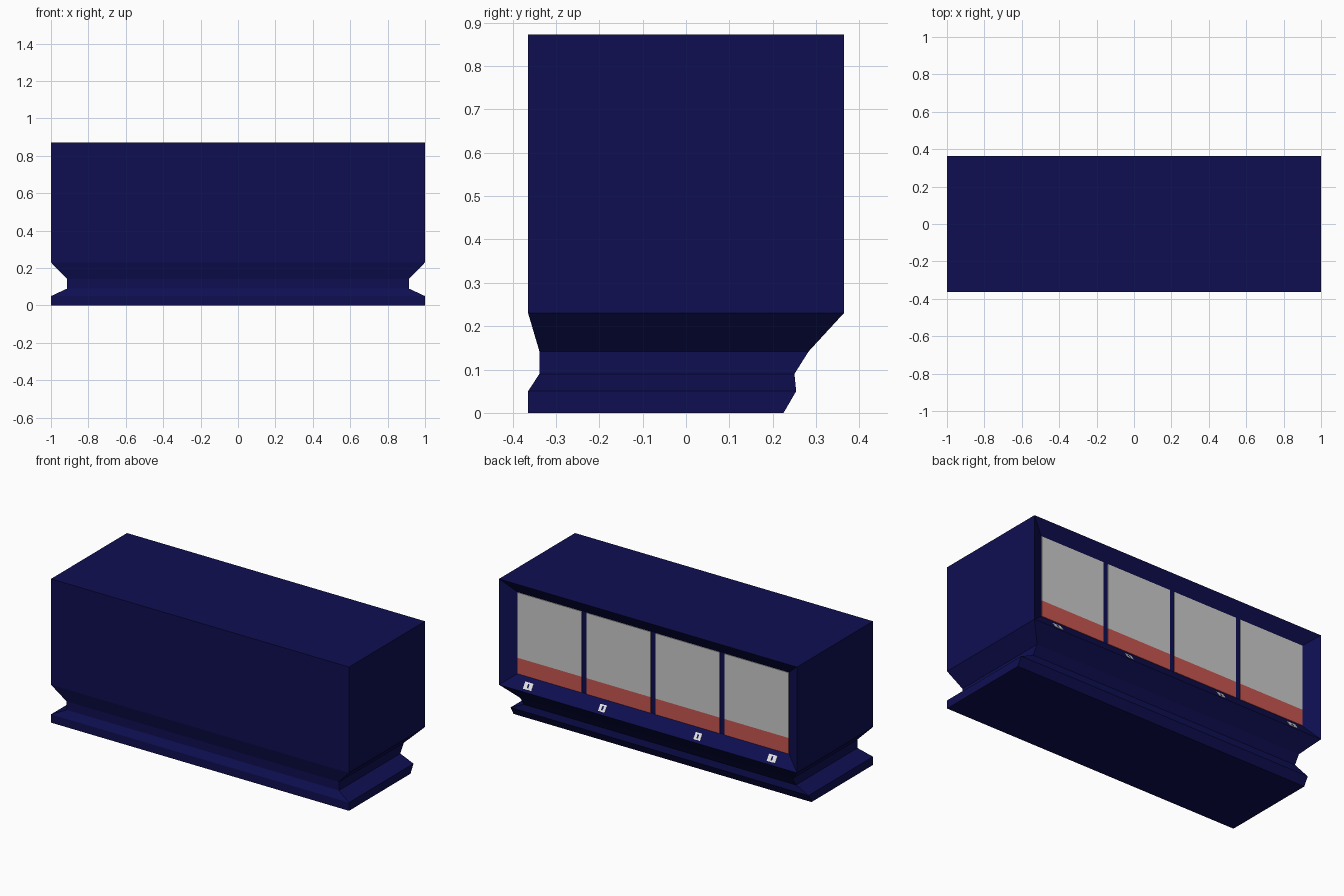
import bpy, bmesh, math
from mathutils import Matrix, Vector

cube = bpy.data.objects.get("Cube")
if cube:
    bpy.data.objects.remove(cube, do_unlink=True)


def make_material(name, rgb):
    mat = bpy.data.materials.new(name)
    mat.use_nodes = True
    color = (*rgb, 1.0)
    mat.diffuse_color = color
    mat.node_tree.nodes["Principled BSDF"].inputs["Base Color"].default_value = color
    return mat


navy = make_material("navy blue", (0.0045, 0.0045, 0.085))
grey = make_material("panel grey", (0.6, 0.6, 0.6))
red = make_material("brick red", (0.58, 0.095, 0.08))
white = make_material("white", (0.95, 0.95, 0.95))


def finish(name, bm, mat):
    bmesh.ops.recalc_face_normals(bm, faces=bm.faces)
    mesh = bpy.data.meshes.new(name)
    bm.to_mesh(mesh)
    bm.free()
    mesh.materials.append(mat)
    obj = bpy.data.objects.new(name, mesh)
    bpy.context.collection.objects.link(obj)
    return obj


def plate(name, center, size, mat, tilt=0.0):
    bm = bmesh.new()
    transform = (Matrix.Translation(center) @ Matrix.Rotation(tilt, 4, "X")
                 @ Matrix.Diagonal((*size, 1.0)))
    bmesh.ops.create_cube(bm, size=1.0, matrix=transform)
    return finish(name, bm, mat)


# Cabinet: stacked rectangles (half width, front y, back y, z)
HALF, BACK, SILL, TOP = 1.0, 0.364, 0.23, 0.872
levels = [
    (HALF, -0.364, 0.225, 0.0),
    (HALF, -0.364, 0.254, 0.05),
    (0.914, -0.338, 0.25, 0.09),
    (0.914, -0.338, 0.283, 0.142),
    (HALF, -0.364, BACK, SILL),
    (HALF, -0.364, BACK, TOP),
]
bm = bmesh.new()
rings = [[bm.verts.new(p) for p in ((-w, f, z), (w, f, z), (w, b, z), (-w, b, z))]
         for w, f, b, z in levels]
bm.faces.new(rings[0])
bm.faces.new(rings[-1])
for low, high in zip(rings, rings[1:]):
    for i in range(4):
        j = (i + 1) % 4
        if high is rings[-1] and i == 2:
            continue  # the open back of the cabinet
        bm.faces.new((low[i], low[j], high[j], high[i]))

# Bevelled surround leading in to the recessed wall
IN_HALF, IN_Y, IN_LOW, IN_HIGH = 0.91, 0.313, 0.303, 0.796
outer = [rings[-2][2], rings[-2][3], rings[-1][3], rings[-1][2]]
inner = [bm.verts.new((x, IN_Y, z)) for x, z in (
    (IN_HALF, IN_LOW), (-IN_HALF, IN_LOW), (-IN_HALF, IN_HIGH), (IN_HALF, IN_HIGH))]
for i in range(4):
    j = (i + 1) % 4
    bm.faces.new((outer[i], outer[j], inner[j], inner[i]))
bm.faces.new(inner)
finish("cabinet", bm, navy)

# Four panels, each with a red lower band
COUNT, GAP, THICK = 4, 0.032, 0.004
BAND_TOP = 0.4
width = (2 * IN_HALF - GAP * (COUNT - 1)) / COUNT
for n in range(COUNT):
    x = -IN_HALF + width / 2 + n * (width + GAP)
    for name, low, high, mat in (("panel", BAND_TOP, IN_HIGH, grey),
                                 ("panel_band", IN_LOW, BAND_TOP, red)):
        plate(f"{name}_{n + 1}", (x, IN_Y + THICK / 2, (low + high) / 2),
              (width, THICK, high - low), mat)

# Small white markers on the sloping ledge
slope = Vector((0, IN_Y - BACK, IN_LOW - SILL))
tilt = math.atan2(slope.z, slope.y)
spot = Vector((0, BACK, SILL)) + slope * 0.42
for side in (-1, 1):
    for place, x, span in (("inner", 0.32, 0.044), ("outer", 0.818, 0.056)):
        tag = f"{place}_{'left' if side > 0 else 'right'}"
        center = spot + Vector((side * x, 0, 0))
        plate(f"marker_{tag}", center, (span, 0.042, 0.003), white, tilt)
        plate(f"marker_slot_{tag}", center, (0.01, 0.024, 0.004), navy, tilt)
